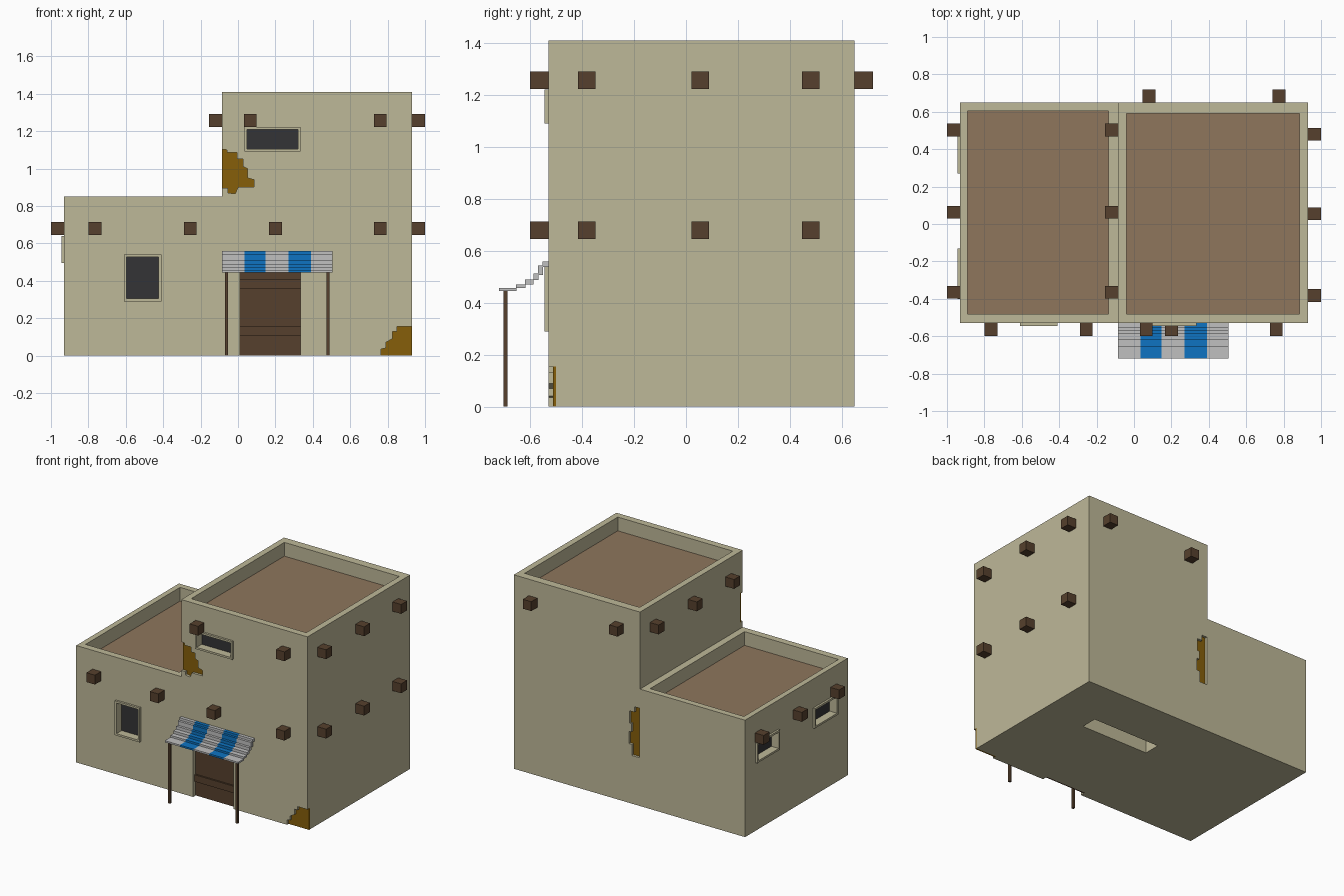
import bpy, bmesh
from mathutils import Vector

cube = bpy.data.objects.get("Cube")
if cube:
    bpy.data.objects.remove(cube, do_unlink=True)


def material(name, rgb):
    """Flat material from 0-255 display colour."""
    lin = [((c / 255 + 0.055) / 1.055) ** 2.4 if c > 10 else c / 255 / 12.92 for c in rgb]
    m = bpy.data.materials.new(name)
    m.use_nodes = True
    m.diffuse_color = (*lin, 1)
    m.node_tree.nodes["Principled BSDF"].inputs["Base Color"].default_value = (*lin, 1)
    return m


PLASTER = material("plaster", (190, 184, 152))
ROOF = material("roof_clay", (142, 118, 92))
WOOD = material("dark_wood", (86, 64, 45))
GLASS = material("dark_glass", (52, 52, 54))
BRICK = material("mud_brick", (134, 95, 10))
WHITE = material("awning_white", (192, 192, 192))
BLUE = material("awning_blue", (14, 116, 194))


def box(bm, lo, hi, mat=0):
    """Axis-aligned box between two corners."""
    verts = bmesh.ops.create_cube(bm, size=1)["verts"]
    lo, hi = Vector(lo), Vector(hi)
    for v in verts:
        v.co = Vector([(lo[i] + hi[i]) / 2 + v.co[i] * (hi[i] - lo[i]) for i in range(3)])
    for f in {f for v in verts for f in v.link_faces}:
        f.material_index = mat


def prism(bm, outline, y0, y1):
    """Extrude an (x, z) outline along y."""
    face = bm.faces.new([bm.verts.new((x, y0, z)) for x, z in outline])
    new = bmesh.ops.extrude_face_region(bm, geom=[face])["geom"]
    for v in new:
        if isinstance(v, bmesh.types.BMVert):
            v.co.y = y1


def finish(bm, name, *mats):
    bmesh.ops.recalc_face_normals(bm, faces=bm.faces[:])
    me = bpy.data.meshes.new(name)
    bm.to_mesh(me)
    bm.free()
    for m in mats:
        me.materials.append(m)
    ob = bpy.data.objects.new(name, me)
    bpy.context.collection.objects.link(ob)
    return ob


# Main dimensions
L, R, MID = -0.93, 0.93, -0.085
FRONT, BACK = -0.53, 0.65
LOW, HIGH, SINK = 0.85, 1.41, 0.10


def on_wall(side, u0, u1, d0, d1, z0, z1):
    """Box corners on the front or left wall; d is the depth into the wall."""
    if side == "front":
        return (u0, FRONT + d0, z0), (u1, FRONT + d1, z1)
    return (L + d0, u0, z0), (L + d1, u1, z1)


# Windows: name, wall, span along wall, height span
windows = [
    ("lower_front_window", "front", -0.61, -0.41, 0.29, 0.54),
    ("upper_front_window", "front", 0.035, 0.335, 1.09, 1.222),
    ("left_front_window", "left", -0.40, -0.13, 0.495, 0.64),
    ("left_back_window", "left", 0.27, 0.53, 0.495, 0.64),
]
RIM = 0.014

# Broken plaster outlines: name, surface y, inner y, outline
patches = [
    ("front_corner_bricks", FRONT, FRONT + 0.03,
     [(0.93, 0), (0.93, 0.155), (0.85, 0.155), (0.85, 0.13), (0.825, 0.13), (0.825, 0.09),
      (0.79, 0.07), (0.79, 0.04), (0.765, 0.035), (0.765, 0)]),
    ("upper_corner_bricks", FRONT, FRONT + 0.03,
     [(MID, 0.895), (MID, 1.11), (-0.06, 1.10), (-0.06, 1.085), (-0.005, 1.085), (-0.005, 1.05),
      (0.027, 1.05), (0.027, 1.01), (0.05, 1.0), (0.05, 0.95), (0.085, 0.94), (0.085, 0.90),
      (0.0, 0.90), (-0.015, 0.865), (-0.053, 0.87), (-0.053, 0.895)]),
    ("back_bricks", BACK, BACK - 0.03,
     [(-0.08, 0.35), (-0.08, 0.71), (-0.04, 0.71), (-0.04, 0.67), (0.0, 0.67), (0.0, 0.58),
      (-0.015, 0.58), (-0.015, 0.52), (0.005, 0.52), (0.005, 0.43), (-0.02, 0.43), (-0.02, 0.35)]),
]

# Cutters for roofs, windows, door, underside slot and broken plaster
bm = bmesh.new()
box(bm, (-0.89, -0.48, LOW - SINK), (-0.135, 0.605, LOW + 0.1))
box(bm, (-0.04, -0.48, HIGH - SINK), (0.885, 0.59, HIGH + 0.1))
for _, side, u0, u1, z0, z1 in windows:
    box(bm, *on_wall(side, u0 + RIM, u1 - RIM, -0.05, 0.05, z0 + RIM, z1 - RIM))
box(bm, (0.01, FRONT - 0.1, -0.1), (0.335, FRONT + 0.04, 0.49))
box(bm, (0.04, 0.17, -0.1), (0.58, 0.29, 0.2))
for name, y, inner, outline in patches:
    out = y + (y - inner)
    # Push border points past the wall so the corner opens cleanly
    wide = [(x + (0.05 if x == R else -0.05 if x == MID else 0), z - (0.05 if z == 0 else 0))
            for x, z in outline]
    prism(bm, wide, out, inner)
cutter = finish(bm, "wall_cutter")
cutter.hide_render = True

# House walls: stepped silhouette
bm = bmesh.new()
prism(bm, [(L, 0), (R, 0), (R, HIGH), (MID, HIGH), (MID, LOW), (L, LOW)], FRONT, BACK)
walls = finish(bm, "house_walls", PLASTER, ROOF)
mod = walls.modifiers.new("openings", "BOOLEAN")
mod.operation, mod.solver, mod.object = "DIFFERENCE", "EXACT", cutter
bpy.context.view_layer.update()
cut = bpy.data.meshes.new_from_object(walls.evaluated_get(bpy.context.evaluated_depsgraph_get()))
walls.modifiers.clear()
walls.data = cut
bpy.data.objects.remove(cutter, do_unlink=True)
cut.materials.clear()
cut.materials.append(PLASTER)
cut.materials.append(ROOF)
# Sunken roof floors take the clay colour
for p in cut.polygons:
    floor = p.normal.z > 0.9 and min(abs(p.center.z - h + SINK) for h in (LOW, HIGH)) < 0.005
    p.material_index = 1 if floor else 0

# Exposed brick behind the broken plaster
for name, y, inner, outline in patches:
    bm = bmesh.new()
    prism(bm, outline, inner + (y - inner) * 0.4, inner)
    finish(bm, name, BRICK)

# Window frames and panes
for name, side, u0, u1, z0, z1 in windows:
    bm = bmesh.new()
    for a, b, c, d in ((u0, u1, z0, z0 + RIM), (u0, u1, z1 - RIM, z1),
                       (u0, u0 + RIM, z0 + RIM, z1 - RIM), (u1 - RIM, u1, z0 + RIM, z1 - RIM)):
        box(bm, *on_wall(side, a, b, -0.015, 0, c, d))
    finish(bm, name + "_frame", PLASTER)
    bm = bmesh.new()
    box(bm, *on_wall(side, u0 + RIM, u1 - RIM, 0.044, 0.05, z0 + RIM, z1 - RIM))
    finish(bm, name + "_pane", GLASS)

# Door with two raised crossbars
bm = bmesh.new()
box(bm, (0.01, FRONT + 0.03, 0), (0.335, FRONT + 0.04, 0.49))
for z0, z1 in ((0.105, 0.155), (0.355, 0.41)):
    box(bm, (0.01, FRONT + 0.018, z0), (0.335, FRONT + 0.03, z1))
finish(bm, "door", WOOD)

# Roof beam ends poking out of the walls
B = 0.034
bm = bmesh.new()
for z, xs in ((0.68, (-0.765, -0.255, 0.2, 0.76)), (1.257, (0.065, 0.76))):
    for x in xs:
        box(bm, (x - B, FRONT - 0.07, z - B), (x + B, FRONT + 0.01, z + B))
for x in (0.08, 0.775):
    box(bm, (x - B, BACK - 0.01, 1.257 - B), (x + B, BACK + 0.07, 1.257 + B))
for z, wall in ((0.68, L), (1.257, MID)):
    for y in (-0.365, 0.063, 0.502):
        box(bm, (wall - 0.07, y - B, z - B), (wall + 0.01, y + B, z + B))
    for y in (-0.382, 0.055, 0.48):
        box(bm, (R - 0.01, y - B, z - B), (R + 0.07, y + B, z + B))
finish(bm, "beam_ends", WOOD)

# Stepped, striped awning
steps = [(-0.72, -0.652, 0.445, 0.457), (-0.655, -0.618, 0.457, 0.471),
         (-0.62, -0.587, 0.471, 0.490), (-0.588, -0.569, 0.488, 0.512),
         (-0.57, -0.551, 0.508, 0.543), (-0.553, -0.530, 0.538, 0.560)]
stripes = [-0.085, 0.036, 0.148, 0.271, 0.389, 0.505]
bm = bmesh.new()
for i in range(5):
    for y0, y1, z0, z1 in steps:
        box(bm, (stripes[i], y0, z0), (stripes[i + 1], y1, z1), i % 2)
finish(bm, "awning", WHITE, BLUE)

# Awning posts
bm = bmesh.new()
for x in (-0.061, 0.481):
    box(bm, (x - 0.008, -0.703, 0), (x + 0.008, -0.687, 0.447))
finish(bm, "awning_posts", WOOD)
